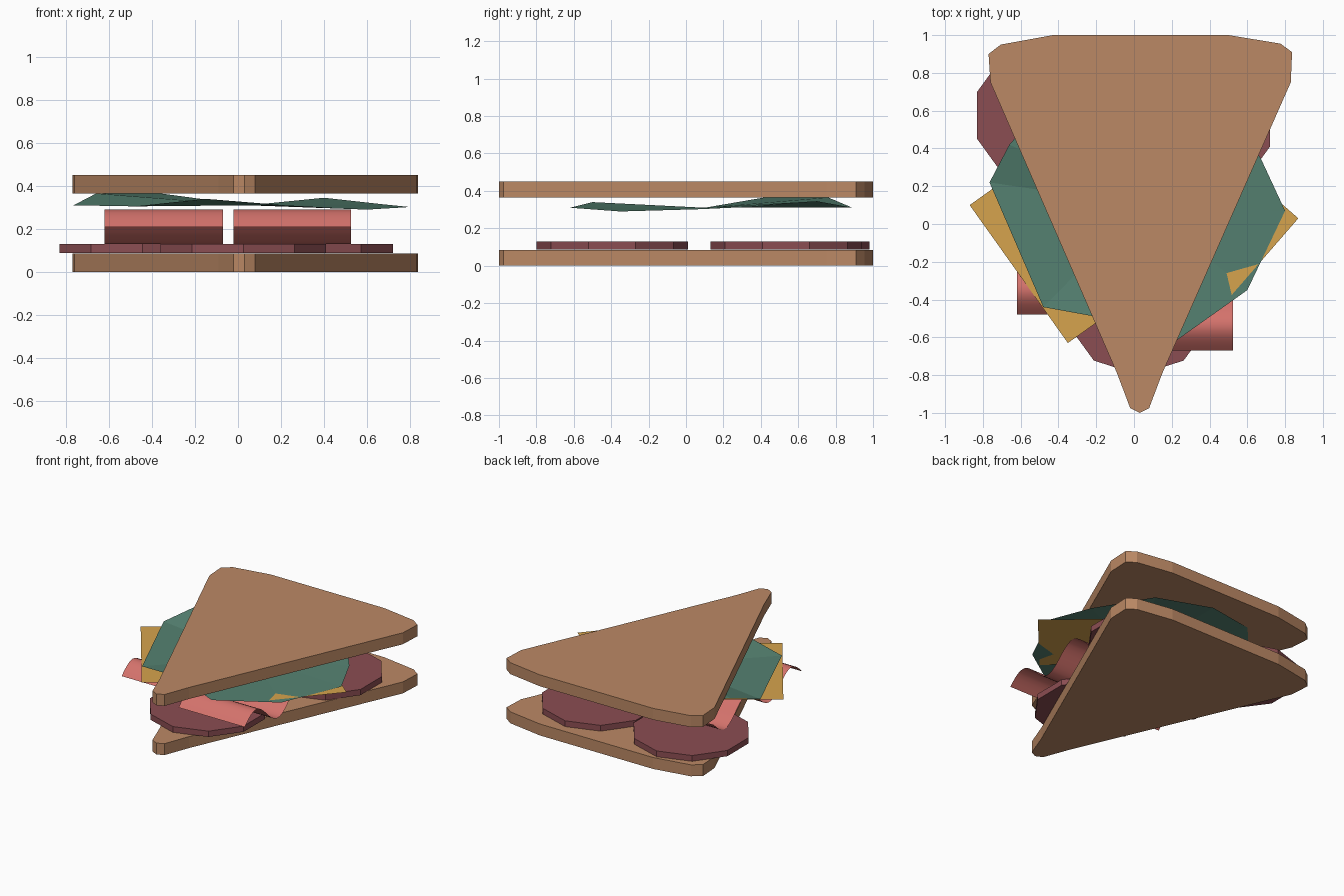
import bpy, math

if "Cube" in bpy.data.objects:
    bpy.data.objects.remove(bpy.data.objects["Cube"])


def material(name, color):
    m = bpy.data.materials.new(name)
    m.diffuse_color = (*color, 1)
    m.use_nodes = True
    m.node_tree.nodes["Principled BSDF"].inputs["Base Color"].default_value = m.diffuse_color
    return m


BREAD = material("bread", (0.50, 0.25, 0.13))
SALAMI = material("salami", (0.26, 0.075, 0.085))
BACON = material("bacon", (0.66, 0.17, 0.15))
CHEESE = material("cheese", (0.67, 0.37, 0.075))
LETTUCE = material("lettuce", (0.09, 0.22, 0.165))


def add_mesh(name, verts, faces, mat):
    mesh = bpy.data.meshes.new(name)
    mesh.from_pydata(verts, [], faces)
    mesh.materials.append(mat)
    obj = bpy.data.objects.new(name, mesh)
    bpy.context.collection.objects.link(obj)
    return obj


def slab(name, outline, z0, z1, mat):
    """Extrude a counter-clockwise outline between two heights."""
    n = len(outline)
    verts = [(x, y, z) for z in (z0, z1) for x, y in outline]
    faces = [tuple(reversed(range(n))), tuple(range(n, 2 * n))]
    faces += [(i, (i + 1) % n, n + (i + 1) % n, n + i) for i in range(n)]
    return add_mesh(name, verts, faces, mat)


# Triangular bread slices with clipped corners
bread = [(0.03, -1.0), (0.08, -0.975), (0.15, -0.79), (0.83, 0.75),
         (0.837, 0.91), (0.775, 0.955), (0.5, 1.0), (-0.43, 1.0),
         (-0.705, 0.95), (-0.77, 0.9), (-0.76, 0.75), (-0.09, -0.79),
         (-0.02, -0.975)]
slab("bottom_bread", bread, 0.0, 0.085, BREAD)
slab("top_bread", bread, 0.365, 0.45, BREAD)

# Ten-sided salami slices
for i, (cx, cy) in enumerate([(-0.445, 0.575), (0.335, 0.535), (0.025, -0.395)]):
    ring = [(cx + 0.405 * math.cos(math.radians(18 + 36 * k)),
             cy + 0.405 * math.sin(math.radians(18 + 36 * k))) for k in range(10)]
    slab(f"salami_slice_{i + 1}", ring, 0.087, 0.13, SALAMI)

# Wavy bacon strips: thin smooth sheets rippling front to back
STEPS = 40
for i, (x0, x1, y0) in enumerate([(-0.62, -0.07, -0.48), (-0.02, 0.525, -0.67)]):
    verts = []
    for k in range(STEPS + 1):
        t = k / STEPS
        z = 0.21 + 0.08 * math.sin(4 * math.pi * t)
        y = y0 + 1.04 * t
        verts += [(x0, y, z), (x1, y, z)]
    faces = [(2 * k, 2 * k + 1, 2 * k + 3, 2 * k + 2) for k in range(STEPS)]
    strip = add_mesh(f"bacon_strip_{i + 1}", verts, faces, BACON)
    strip.data.polygons.foreach_set("use_smooth", [True] * STEPS)

# Flat cheese sheets turned at an angle
add_mesh("cheese_left", [(-0.87, 0.1, 0.291), (-0.35, -0.63, 0.291),
                         (0.155, -0.27, 0.291), (-0.365, 0.46, 0.291)],
         [(0, 1, 2, 3)], CHEESE)
add_mesh("cheese_right", [(0.87, 0.03, 0.294), (0.195, 0.62, 0.294),
                          (-0.2, 0.16, 0.294), (0.47, -0.43, 0.294)],
         [(0, 1, 2, 3)], CHEESE)

# Crumpled lettuce leaf: faceted fan around a centre point
rim = [(-0.765, 0.22, 0.31), (-0.48, -0.44, 0.305), (-0.15, -0.5, 0.34),
       (0.22, -0.62, 0.31), (0.6, -0.35, 0.29), (0.8, 0.07, 0.302),
       (0.67, 0.35, 0.315), (0.4, 0.7, 0.345), (0.05, 0.89, 0.31),
       (-0.36, 0.76, 0.365), (-0.66, 0.42, 0.365)]
n = len(rim)
add_mesh("lettuce_leaf", rim + [(0.05, 0.1, 0.31)],
         [(i, (i + 1) % n, n) for i in range(n)], LETTUCE)
